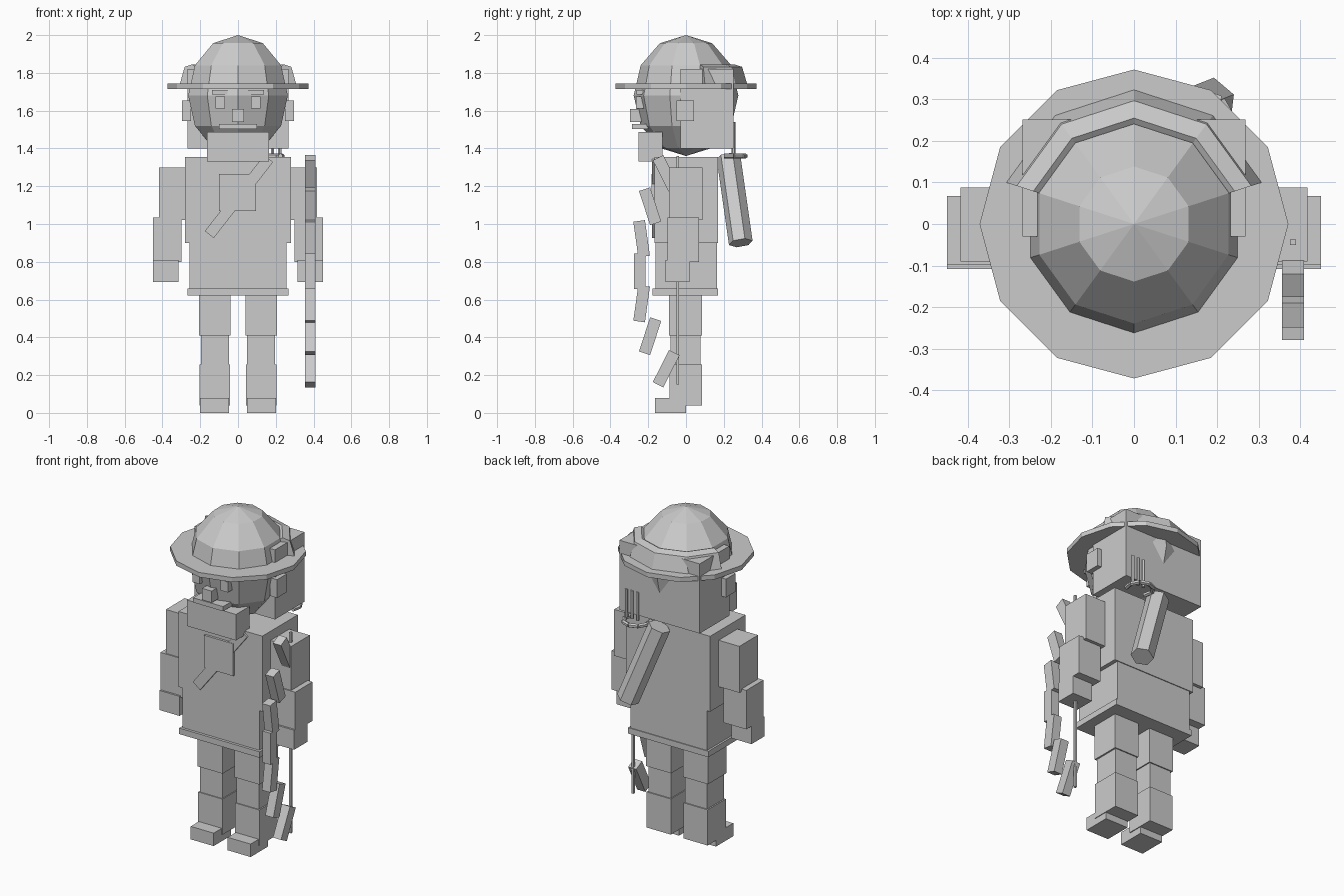
import bpy, bmesh, math
from mathutils import Vector, Matrix

if "Cube" in bpy.data.objects:
    bpy.data.objects.remove(bpy.data.objects["Cube"])

grey = bpy.data.materials.new("warm_grey")
grey.diffuse_color = (0.6, 0.6, 0.6, 1)
grey.use_nodes = True
grey.node_tree.nodes["Principled BSDF"].inputs["Base Color"].default_value = grey.diffuse_color


def finish(name, bm):
    bmesh.ops.recalc_face_normals(bm, faces=bm.faces)
    mesh = bpy.data.meshes.new(name)
    bm.to_mesh(mesh)
    bm.free()
    mesh.materials.append(grey)
    ob = bpy.data.objects.new(name, mesh)
    bpy.context.collection.objects.link(ob)
    return ob


def box(name, x, y, z, rot=None):
    """Box from (min, max) ranges, optionally turned about its own centre."""
    bm = bmesh.new()
    size = [b - a for a, b in (x, y, z)]
    mid = Vector([(a + b) / 2 for a, b in (x, y, z)])
    m = Matrix.Translation(mid) @ (rot or Matrix()) @ Matrix.Diagonal((*size, 1))
    bmesh.ops.create_cube(bm, size=1, matrix=m)
    return finish(name, bm)


def pair(name, x, y, z):
    """Box on the right side and its mirror on the left."""
    box("right_" + name, x, y, z)
    box("left_" + name, (-x[1], -x[0]), y, z)


def rod(name, a, b, radius, sides):
    a, b = Vector(a), Vector(b)
    bm = bmesh.new()
    turn = (b - a).to_track_quat('Z', 'Y').to_matrix().to_4x4()
    bmesh.ops.create_cone(bm, cap_ends=True, segments=sides, radius1=radius, radius2=radius,
                          depth=(b - a).length, matrix=Matrix.Translation((a + b) / 2) @ turn)
    return finish(name, bm)


def ring_shell(name, section, angles, closed):
    """Sweep a closed (radius, z) section around the z axis."""
    bm = bmesh.new()
    loops = [[bm.verts.new((r * math.cos(a), r * math.sin(a), z)) for r, z in section]
             for a in map(math.radians, angles)]
    n = len(section)
    for i in range(len(loops) if closed else len(loops) - 1):
        p, q = loops[i], loops[(i + 1) % len(loops)]
        for j in range(n):
            bm.faces.new((p[j], p[(j + 1) % n], q[(j + 1) % n], q[j]))
    if not closed:
        bm.faces.new(loops[0])
        bm.faces.new(loops[-1])
    return finish(name, bm)


# Faceted head and helmet dome, with a corner facing straight ahead
bm = bmesh.new()
rings = []
for i in range(1, 6):
    t = math.radians(30 * i)
    rings.append([bm.verts.new((0.277 * math.sin(t) * math.cos(math.radians(18 + 36 * k)),
                                0.277 * math.sin(t) * math.sin(math.radians(18 + 36 * k)),
                                1.68 + 0.32 * math.cos(t))) for k in range(10)])
top, bottom = bm.verts.new((0, 0, 2)), bm.verts.new((0, 0, 1.36))
for k in range(10):
    n = (k + 1) % 10
    bm.faces.new((top, rings[0][k], rings[0][n]))
    bm.faces.new((bottom, rings[-1][n], rings[-1][k]))
    for u, v in zip(rings, rings[1:]):
        bm.faces.new((u[k], v[k], v[n], u[n]))
finish("head", bm)

# Brim, back of the hair and band behind the dome
ring_shell("hat_brim", [(0.2, 1.715), (0.372, 1.715), (0.372, 1.743), (0.2, 1.743)],
           range(0, 360, 30), True)
box("hair_block", (-0.268, 0.268), (-0.03, 0.252), (1.4, 1.82))
ring_shell("hat_back_band", [(0.22, 1.82), (0.255, 1.845), (0.297, 1.832), (0.324, 1.74), (0.25, 1.74)],
           range(18, 163, 36), False)

# Face
pair("ear", (0.25, 0.296), (-0.05, 0.042), (1.545, 1.655))
pair("eye", (0.07, 0.118), (-0.265, -0.22), (1.612, 1.675))
pair("brow", (0.055, 0.138), (-0.262, -0.21), (1.685, 1.71))
box("nose", (-0.032, 0.032), (-0.297, -0.23), (1.54, 1.61))
box("moustache", (-0.1, 0.1), (-0.285, -0.2), (1.502, 1.53))
box("beard", (-0.163, 0.163), (-0.252, -0.125), (1.33, 1.487))

# Body
box("torso", (-0.28, 0.28), (-0.168, 0.17), (0.9, 1.355))
box("skirt", (-0.256, 0.256), (-0.162, 0.165), (0.64, 0.9))
box("skirt_hem", (-0.268, 0.268), (-0.178, 0.17), (0.622, 0.658))
pair("upper_arm", (0.27, 0.418), (-0.09, 0.088), (1.02, 1.3))
pair("forearm", (0.298, 0.45), (-0.097, 0.068), (0.8, 1.035))
pair("hand", (0.315, 0.45), (-0.108, 0.018), (0.692, 0.81))

# Legs
pair("thigh", (0.04, 0.206), (-0.09, 0.085), (0.41, 0.66))
pair("knee", (0.047, 0.196), (-0.082, 0.078), (0.25, 0.415))
pair("shin", (0.042, 0.204), (-0.088, 0.085), (0.04, 0.255))
pair("foot", (0.047, 0.2), (-0.165, 0.0), (0.0, 0.078))

# Chest strap and plate
box("chest_plate", (-0.1, 0.095), (-0.182, -0.16), (1.07, 1.265))
box("chest_strap", (-0.03, 0.03), (-0.18, -0.155), (0.89, 1.4),
    Matrix.Translation((0.005, 0, 0)) @ Matrix.Rotation(math.radians(38), 4, 'Y'))

# Bow: separate tilted blocks along an arc, and the string
for i, (y, tilt) in enumerate([(-0.105, 27), (-0.19, 18), (-0.235, 8), (-0.245, 0),
                               (-0.235, -8), (-0.19, -18), (-0.105, -27)]):
    z = 0.75 + (i - 3) * 0.172
    # upper blocks lean the opposite way to the lower ones
    box(f"bow_block_{i + 1}", (0.356, 0.41), (y - 0.031, y + 0.031), (z - 0.095, z + 0.095),
        Matrix.Rotation(math.radians(-tilt), 4, 'X'))
box("bow_string", (0.376, 0.39), (-0.051, -0.037), (0.15, 1.36))

# Slanted quiver, arrows and carrying loop
rod("quiver", (0.02, 0.225, 1.355), (0.185, 0.29, 0.9), 0.064, 6)
for i in range(3):
    x = 0.145 + 0.038 * i
    rod(f"arrow_{i + 1}", (x, 0.252, 1.37), (x, 0.252, 1.54), 0.01, 6)
arc = [Vector((0.16 + 0.075 * math.cos(a), 0.24 + 0.075 * math.sin(a), 1.36))
       for a in (math.radians(d) for d in range(-30, 211, 40))]
for i, (a, b) in enumerate(zip(arc, arc[1:])):
    rod(f"quiver_loop_{i + 1}", a, b, 0.013, 6)
